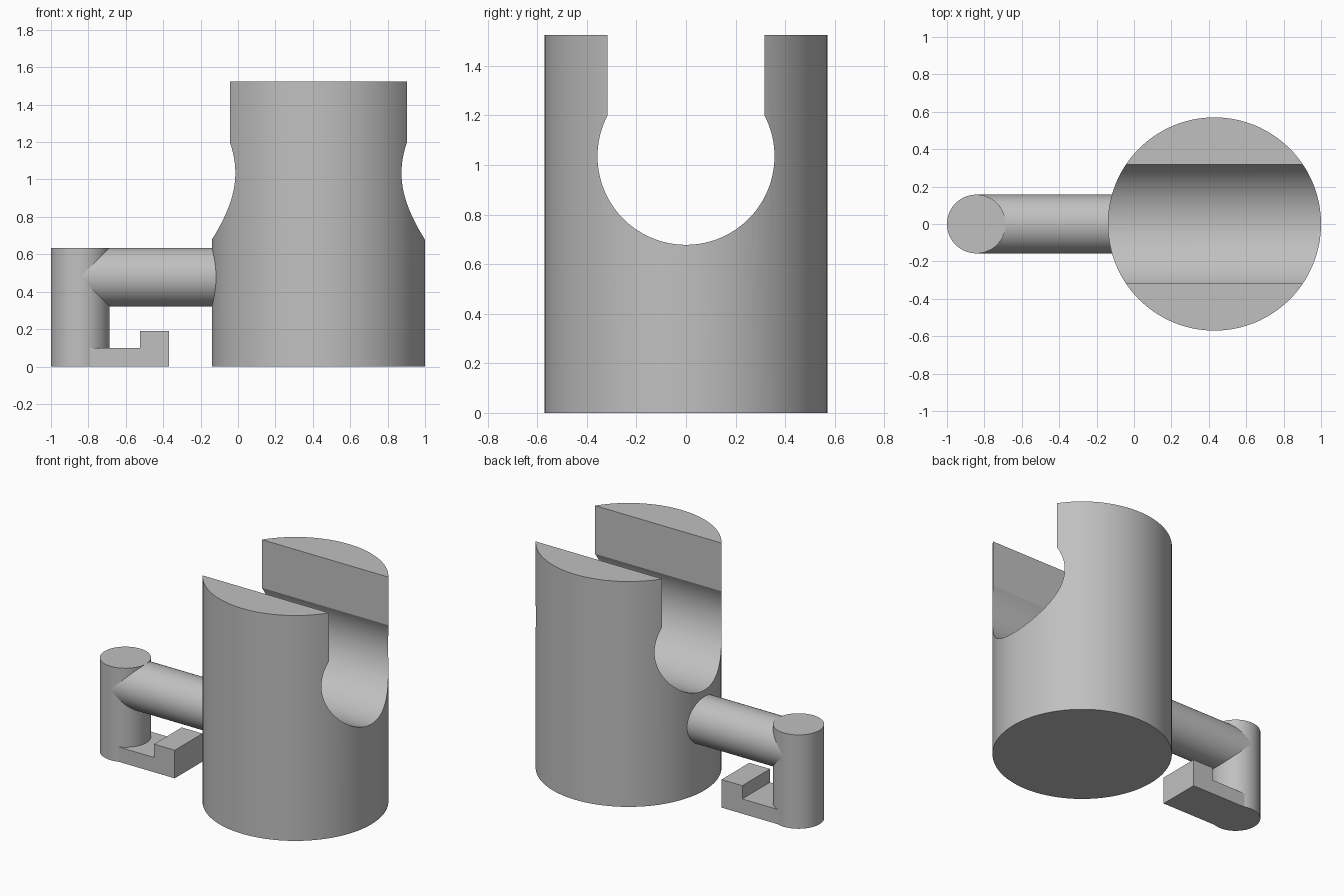
import bpy
import bmesh
from math import sin, cos, pi, acos, radians
from mathutils import Matrix, Vector

cube = bpy.data.objects.get("Cube")
if cube:
    bpy.data.objects.remove(cube, do_unlink=True)

grey = bpy.data.materials.new("plain grey")
grey.use_nodes = True
colour = (0.53, 0.53, 0.53, 1)
grey.diffuse_color = colour
grey.node_tree.nodes["Principled BSDF"].inputs["Base Color"].default_value = colour

# Shared dimensions
BODY_X, BODY_R, BODY_H = 0.43, 0.57, 1.525
POST_X, ROD_R, POST_H = -0.843, 0.157, 0.635
BORE_Z, BORE_R, SLOT_HALF = 1.035, 0.357, 0.317


def finish(name, bm):
    bmesh.ops.recalc_face_normals(bm, faces=bm.faces)
    mesh = bpy.data.meshes.new(name)
    bm.to_mesh(mesh)
    bm.free()
    mesh.materials.append(grey)
    obj = bpy.data.objects.new(name, mesh)
    bpy.context.collection.objects.link(obj)
    return obj


def activate(obj):
    bpy.ops.object.select_all(action='DESELECT')
    obj.select_set(True)
    bpy.context.view_layer.objects.active = obj


def smooth(obj):
    activate(obj)
    bpy.ops.object.shade_smooth_by_angle(angle=radians(25))


def rod(name, radius, start, end, segments=96):
    """Capped cylinder between two points."""
    start, end = Vector(start), Vector(end)
    axis = end - start
    turn = Vector((0, 0, 1)).rotation_difference(axis).to_matrix().to_4x4()
    bm = bmesh.new()
    bmesh.ops.create_cone(bm, cap_ends=True, segments=segments, radius1=radius,
                          radius2=radius, depth=axis.length,
                          matrix=Matrix.Translation((start + end) / 2) @ turn)
    return finish(name, bm)


def prism(name, points, offset, direction):
    """Flat profile pushed along a direction."""
    bm = bmesh.new()
    face = bm.faces.new([bm.verts.new(Vector(p) + Vector(offset)) for p in points])
    new = bmesh.ops.extrude_face_region(bm, geom=[face])["geom"]
    verts = [v for v in new if isinstance(v, bmesh.types.BMVert)]
    bmesh.ops.translate(bm, verts=verts, vec=direction)
    return finish(name, bm)


# Main body with a keyhole channel running through it along x
body = rod("body", BODY_R, (BODY_X, 0, 0), (BODY_X, 0, BODY_H), 128)
lip = pi / 2 - acos(SLOT_HALF / BORE_R)
first = pi / 2 - lip
sweep, steps = pi + 2 * first, 80
keyhole = [(0, SLOT_HALF, BODY_H + 0.2)]
for i in range(steps + 1):
    a = first - sweep * i / steps
    keyhole.append((0, BORE_R * cos(a), BORE_Z + BORE_R * sin(a)))
keyhole.append((0, -SLOT_HALF, BODY_H + 0.2))
cutter = prism("channel_cutter", keyhole, (BODY_X - 1, 0, 0), (2, 0, 0))
cutter.hide_render = True
cut = body.modifiers.new("channel", 'BOOLEAN')
cut.operation, cut.solver, cut.object = 'DIFFERENCE', 'EXACT', cutter
activate(body)
bpy.ops.object.modifier_apply(modifier=cut.name)
bpy.data.objects.remove(cutter, do_unlink=True)
smooth(body)

# Side arm and hanging post
arm_z = POST_H - ROD_R
smooth(rod("arm", ROD_R, (POST_X, 0, arm_z), (BODY_X - BODY_R + 0.1, 0, arm_z)))
smooth(rod("post", ROD_R, (POST_X, 0, 0), (POST_X, 0, POST_H)))

# L-shaped hook at the foot of the post
hook = [(POST_X, 0), (-0.37, 0), (-0.37, 0.19), (-0.525, 0.19),
        (-0.525, 0.1), (POST_X, 0.1)]
half = 0.148
prism("hook", [(x, 0, z) for x, z in hook], (0, -half, 0), (0, 2 * half, 0))
